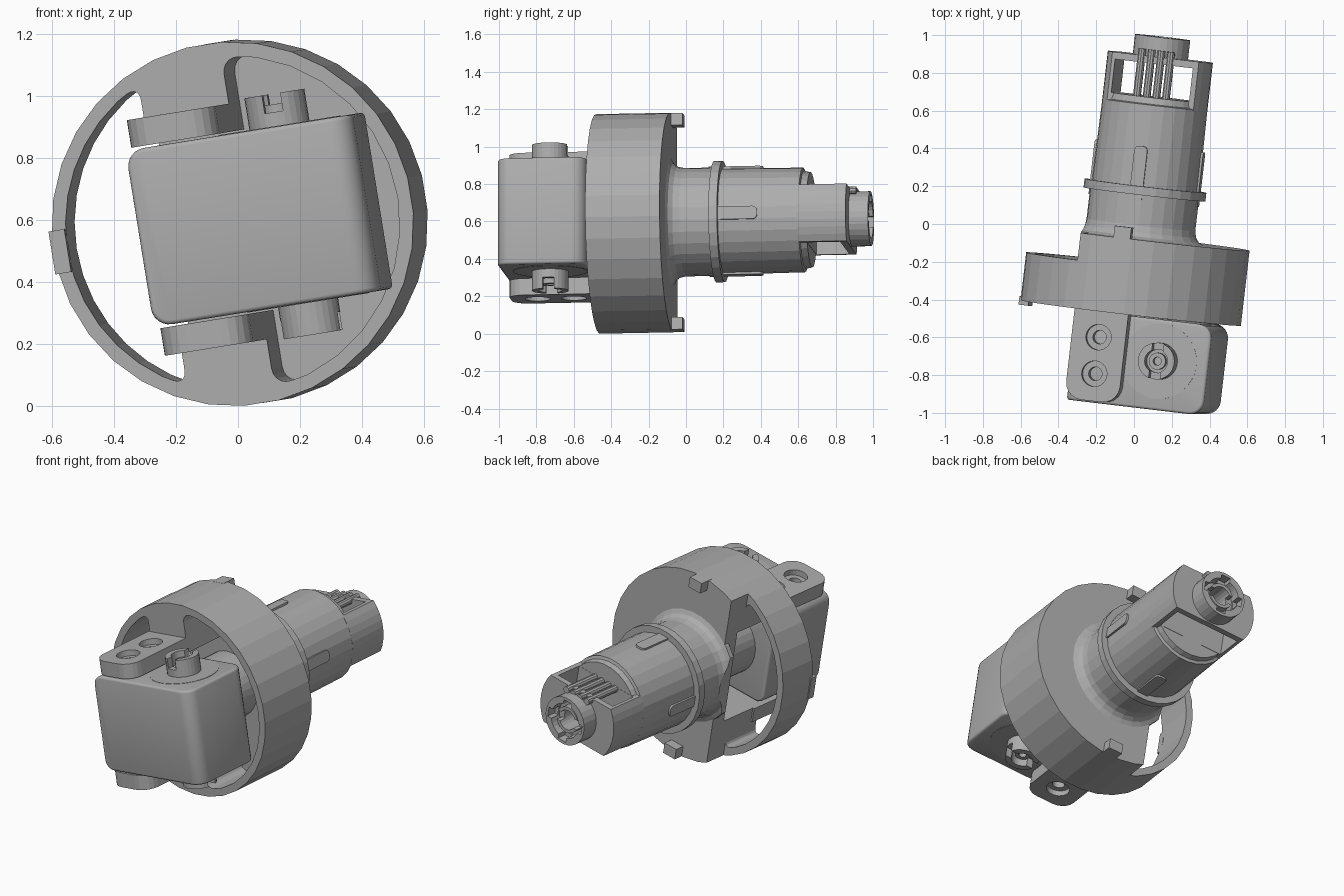
import bpy, bmesh, math
from mathutils import Matrix, Vector

if "Cube" in bpy.data.objects:
    bpy.data.objects.remove(bpy.data.objects["Cube"])

grey = bpy.data.materials.new("plain grey")
grey.use_nodes = True
COL = (0.42, 0.42, 0.42, 1)
grey.diffuse_color = COL
grey.node_tree.nodes["Principled BSDF"].inputs["Base Color"].default_value = COL
parts = []


def make(name, bm):
    bmesh.ops.recalc_face_normals(bm, faces=bm.faces)
    me = bpy.data.meshes.new(name)
    bm.to_mesh(me)
    bm.free()
    me.materials.append(grey)
    ob = bpy.data.objects.new(name, me)
    bpy.context.collection.objects.link(ob)
    parts.append(ob)
    return ob


def circle(r, n=32, cx=0, cy=0):
    return [(cx + r * math.cos(2 * math.pi * (i + .5) / n),
             cy + r * math.sin(2 * math.pi * (i + .5) / n)) for i in range(n)]


def prism(name, pts, lo, hi, axis="y", corner=None, radius=0.0):
    """Extrude a 2D outline; round the lengthwise edges picked by corner(a, b)."""
    bm = bmesh.new()
    place = (lambda a, b, h: (a, h, b)) if axis == "y" else (lambda a, b, h: (a, b, h))
    rows = [[bm.verts.new(place(a, b, h)) for a, b in pts] for h in (lo, hi)]
    bm.faces.new(rows[0])
    bm.faces.new(rows[1])
    n = len(pts)
    for i in range(n):
        j = (i + 1) % n
        bm.faces.new((rows[0][i], rows[0][j], rows[1][j], rows[1][i]))
    if corner:
        edges = [bm.edges.get((rows[0][i], rows[1][i])) for i in range(n) if corner(*pts[i])]
        bmesh.ops.bevel(bm, geom=edges, offset=radius, segments=5, affect="EDGES", profile=.5)
    return make(name, bm)


def box(name, x, y, z):
    return prism(name, [(x[0], z[0]), (x[1], z[0]), (x[1], z[1]), (x[0], z[1])], *y)


def lathe(name, profile, n):
    bm = bmesh.new()
    rows = [[bm.verts.new((a, y, b)) for a, b in circle(r, n)] for y, r in profile]
    for p, q in zip(rows, rows[1:]):
        for i in range(n):
            bm.faces.new((p[i], p[(i + 1) % n], q[(i + 1) % n], q[i]))
    bm.faces.new(rows[0])
    bm.faces.new(rows[-1])
    return make(name, bm)


def cut(ob, *cutters):
    for c in cutters:
        m = ob.modifiers.new("cut", "BOOLEAN")
        m.operation, m.solver, m.object = "DIFFERENCE", "EXACT", c
    dg = bpy.context.evaluated_depsgraph_get()
    me = bpy.data.meshes.new_from_object(ob.evaluated_get(dg))
    ob.modifiers.clear()
    ob.data = me
    for c in cutters:
        parts.remove(c)
        bpy.data.objects.remove(c)
    return ob


# Housing ring: solid drum with two pockets and a slot for the motor
R, RI, UL, UR = .588, .543, -.23, .05


def pocket(name, u, side, lo, hi, radius):
    a = math.acos(u * side / RI)
    pts = [(side * RI * math.cos(t), RI * math.sin(t))
           for t in (a - 2 * a * i / 14 for i in range(15))]
    return prism(name, pts, lo, hi, "y", lambda x, z: abs(x - u) < .001, radius)


ring = prism("housing_ring", circle(R, 32), -.4, 0)
cut(ring, pocket("right_pocket", UR, 1, -.5, -.1, .06),
    pocket("left_pocket", UL, -1, -.5, .1, .05),
    box("back_step", (-1, UL), (-.145, .2), (-1, 1)),
    box("motor_slot", (UL - .05, UR + .05), (-.5, -.1), (-.295, .295)))
box("ring_side_tab", (-.592, -.54), (-.425, -.38), (-.07, .07))

# Arms holding the motor, with counterbored screw holes, and ring lugs
BU, BV = .228, -.63
for s, side in ((1, "upper"), (-1, "lower")):
    arm_pts = [(-.24, -.88), (UR, -.88), (UR, -.35), (-.24, -.35)]
    lo, hi = sorted((s * .295, s * .385))
    arm = prism(side + "_arm", arm_pts, lo, hi, "z", lambda a, b: b < -.8, .09)
    tools = []
    for v in (-.54, -.735):
        tools.append(prism("hole", circle(.036, 20, -.095, v), lo - .1, hi + .1, "z"))
        b0, b1 = sorted((s * .35, s * .5))
        tools.append(prism("bore", circle(.068, 24, -.095, v), b0, b1, "z"))
    cut(arm, *tools)
    box(side + "_ring_lug", (-.045, .045), (-.03, .06), sorted((s * .52, s * .586)))

    # Output disc and slotted boss on each end of the motor
    prism(side + "_output_disc", circle(.2, 40, BU, BV), *sorted((s * .27, s * .29)), "z")
    boss = prism(side + "_output_boss", circle(.098, 28, BU, BV), *sorted((s * .28, s * .394)), "z")
    su, sv = (.03, .2) if s > 0 else (.2, .03)
    cut(boss, prism("bore", circle(.062, 24, BU, BV), *sorted((s * .32, s * .5)), "z"),
        box("slot", (BU - su, BU + su), (BV - sv, BV + sv), sorted((s * .335, s * .5))))
    post = prism(side + "_output_post", circle(.045, 20, BU, BV), *sorted((s * .3, s * .36)), "z")
    cut(post, prism("bore", circle(.022, 16, BU, BV), *sorted((s * .32, s * .5)), "z"))

# Motor block: large rounds on the right uprights and the left long edges
bm = bmesh.new()
bmesh.ops.create_cube(bm, size=1)
for v in bm.verts:
    v.co = Vector((.12 + .74 * v.co.x, -.65 + .48 * v.co.y, .576 * v.co.z))


def edges_along(axis, side):
    return [e for e in bm.edges
            if abs((e.verts[0].co - e.verts[1].co).normalized()[axis]) > .99
            and all(side * (v.co.x - .12) > .36 for v in e.verts)]


bmesh.ops.bevel(bm, geom=edges_along(2, 1), offset=.075, segments=6, affect="EDGES", profile=.5)
bmesh.ops.bevel(bm, geom=edges_along(1, -1), offset=.06, segments=6, affect="EDGES", profile=.5)
bm.normal_update()
rim = [e for e in bm.edges if e.calc_face_angle(0) > 1]
bmesh.ops.bevel(bm, geom=rim, offset=.014, segments=3, affect="EDGES", profile=.5)
motor = make("motor_block", bm)
prism("motor_can", circle(.2, 32, .06, 0), -.45, -.08)

# Neck, collar and barrel
barrel = lathe("barrel", [(-.03, .34), (0, .34), (.012, .315), (.035, .298), (.07, .29),
                          (.232, .29), (.232, .325), (.278, .325), (.278, .285), (.71, .28),
                          (.715, .262), (.75, .255)], 28)
cut(barrel, box("neck_trim", (-1, -.285), (-.2, .06), (-1, 1)))
key = [(-.035, .2), (.035, .2), (.035, .49), (-.035, .49)]
for i in range(4):
    ob = prism("barrel_key_%d" % (i + 1), key, .26, .293, "z", lambda a, b: b > .4, .025)
    ob.data.transform(Matrix.Rotation(i * math.pi / 2, 4, "Y"))

# Open frame behind the barrel, carrying thin rods to the end connector
H = .155
t = math.asin(H / .28)
arc = [t - 2 * t * i / 8 for i in range(9)]
outline = [(.28 * math.cos(a), .28 * math.sin(a)) for a in arc]
outline += [(-x, -z) for x, z in outline]
frame = prism("end_frame", outline, .7, .965)
cut(frame, box("window", (-.215, .205), (.751, .928), (-1, 1)),
    prism("bore", circle(.06, 20), .9, 1.1))
for i in range(4):
    prism("rod_%d" % (i + 1), circle(.021, 10, -.078 + .052 * i, .143), .7, 1.0)

# End connector with a notched bore and a split hub
connector = prism("end_connector", circle(.147, 28), .955, 1.07)
cut(connector, prism("counterbore", circle(.105, 28), 1.0, 1.2),
    prism("bore", circle(.06, 20), .9, 1.1),
    box("slot_a", (-.03, .03), (1.01, 1.2), (-.128, .128)),
    box("slot_b", (-.128, .128), (1.01, 1.2), (-.03, .03)))
hub = prism("connector_hub", circle(.08, 24), .99, 1.05)
cut(hub, prism("bore", circle(.06, 20), .9, 1.1),
    box("slot", (-.2, .2), (1.005, 1.2), (-.03, .03)))

# Pose the assembly, then seat it on the ground and centre it
pose = (Matrix.Rotation(math.radians(-6.6), 4, "Z") @ Matrix.Rotation(math.radians(1.1), 4, "X")
        @ Matrix.Rotation(math.radians(-9.1), 4, "Y"))
for ob in parts:
    ob.data.transform(pose)
pts = [v.co for ob in parts for v in ob.data.vertices]
low = Vector([min(p[i] for p in pts) for i in range(3)])
high = Vector([max(p[i] for p in pts) for i in range(3)])
base = Vector(((low.x + high.x) / 2, (low.y + high.y) / 2, low.z))
for ob in parts:
    ob.data.transform(Matrix.Translation(-base))

# Smooth the rounded motor only
bpy.ops.object.select_all(action="DESELECT")
motor.select_set(True)
bpy.context.view_layer.objects.active = motor
bpy.ops.object.shade_smooth_by_angle(angle=math.radians(35))
